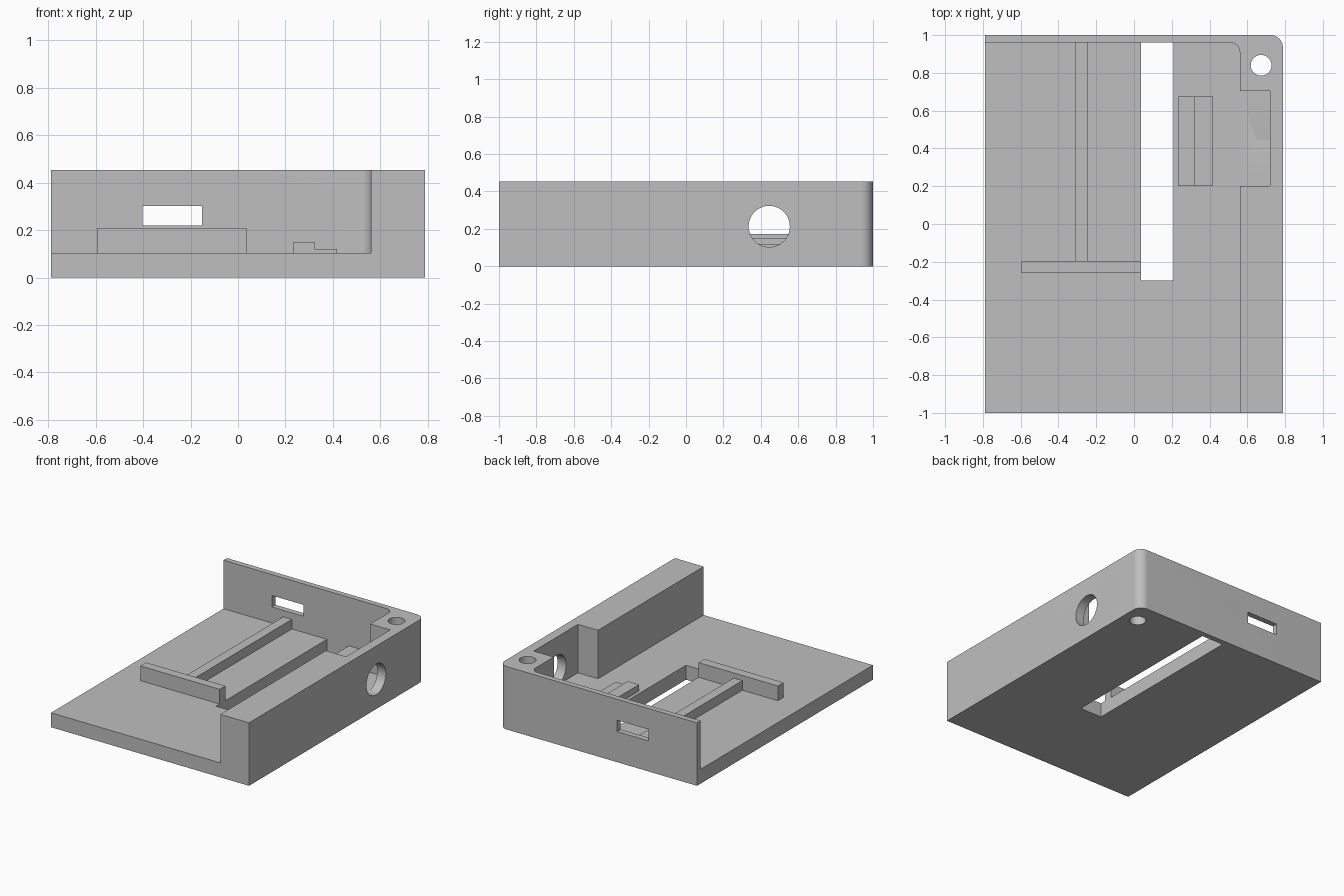
import bpy, bmesh
from math import sin, cos, pi, radians
from mathutils import Vector

if "Cube" in bpy.data.objects:
    bpy.data.objects.remove(bpy.data.objects["Cube"], do_unlink=True)

grey = bpy.data.materials.new("plain grey")
grey.use_nodes = True
colour = (0.52, 0.52, 0.52, 1)
grey.diffuse_color = colour
grey.node_tree.nodes["Principled BSDF"].inputs["Base Color"].default_value = colour

HALF_X, HEIGHT, FLOOR = 0.788, 0.453, 0.104
BACK, SIDE, SLOT_X = 0.96, 0.56, 0.036   # inner faces of the walls, slot edge


def prism(name, outline, low, high, axis="Z"):
    """Extrude an outline along z, x (outline is y, z) or y (outline is z, x)."""
    place = {"Z": lambda a, b: (a, b, low),
             "X": lambda a, b: (low, a, b),
             "Y": lambda a, b: (b, low, a)}[axis]
    bm = bmesh.new()
    face = bm.faces.new([bm.verts.new(place(a, b)) for a, b in outline])
    new = bmesh.ops.extrude_face_region(bm, geom=[face])["geom"]
    step = Vector([high - low if axis == k else 0 for k in "XYZ"])
    bmesh.ops.translate(bm, vec=step,
                        verts=[v for v in new if isinstance(v, bmesh.types.BMVert)])
    bmesh.ops.recalc_face_normals(bm, faces=bm.faces)
    mesh = bpy.data.meshes.new(name)
    bm.to_mesh(mesh)
    bm.free()
    mesh.materials.append(grey)
    obj = bpy.data.objects.new(name, mesh)
    bpy.context.collection.objects.link(obj)
    return obj


def rect(a0, a1, b0, b1):
    return [(a0, b0), (a1, b0), (a1, b1), (a0, b1)]


def arc(cx, cy, r, start, end, steps):
    angles = [start + (end - start) * i / steps for i in range(steps + 1)]
    return [(cx + r * cos(t), cy + r * sin(t)) for t in angles]


def circle(cx, cy, r, steps=64):
    return arc(cx, cy, r, 0, 2 * pi, steps)[:-1]


def cut(body, cutter):
    mod = body.modifiers.new("cut", "BOOLEAN")
    mod.operation = "DIFFERENCE"
    mod.solver = "EXACT"
    mod.object = cutter
    bpy.context.view_layer.objects.active = body
    bpy.ops.object.modifier_apply(modifier=mod.name)
    bpy.data.objects.remove(cutter, do_unlink=True)


# Housing: solid block with one rounded upright corner
R = 0.065
housing = prism("housing",
                [(-HALF_X, 1), (-HALF_X, -1), (HALF_X, -1)]
                + arc(HALF_X - R, 1 - R, R, 0, pi / 2, 16), 0, HEIGHT)

# Open cavity with a filleted inner corner and a side pocket
r = 0.05
cavity = ([(-1, BACK), (-1, -1.2), (SIDE, -1.2), (SIDE, 0.2), (0.72, 0.2),
           (0.72, 0.703), (SIDE, 0.703)]
          + arc(SIDE - r, BACK - r, r, 0, pi / 2, 16))
cut(housing, prism("cavity", cavity, FLOOR, 0.6))

# Floor slot, screw hole, side port and back window
cut(housing, prism("floor_slot", rect(SLOT_X, 0.21, -0.3, BACK), -0.1, 0.2))
cut(housing, prism("screw_hole", circle(0.673, 0.84, 0.055), -0.1, 0.6))
cut(housing, prism("side_port", circle(0.445, 0.213, 0.11), 0.65, 0.9, "X"))
cut(housing, prism("back_window", rect(0.22, 0.302, -0.403, -0.152), 0.9, 1.1, "Y"))

bpy.ops.object.select_all(action="DESELECT")
housing.select_set(True)
bpy.context.view_layer.objects.active = housing
bpy.ops.object.shade_smooth_by_angle(angle=radians(30))

# Raised parts standing on the floor
prism("long_rail", rect(-0.312, -0.243, -0.195, BACK), FLOOR, 0.173)
prism("cross_bar", rect(-0.595, SLOT_X, -0.26, -0.195), FLOOR, 0.21)
stepped = [(FLOOR, 0.233), (0.15, 0.233), (0.15, 0.323), (0.12, 0.323),
           (0.12, 0.418), (FLOOR, 0.418)]
prism("stepped_block", stepped, 0.2, 0.675, "Y")
